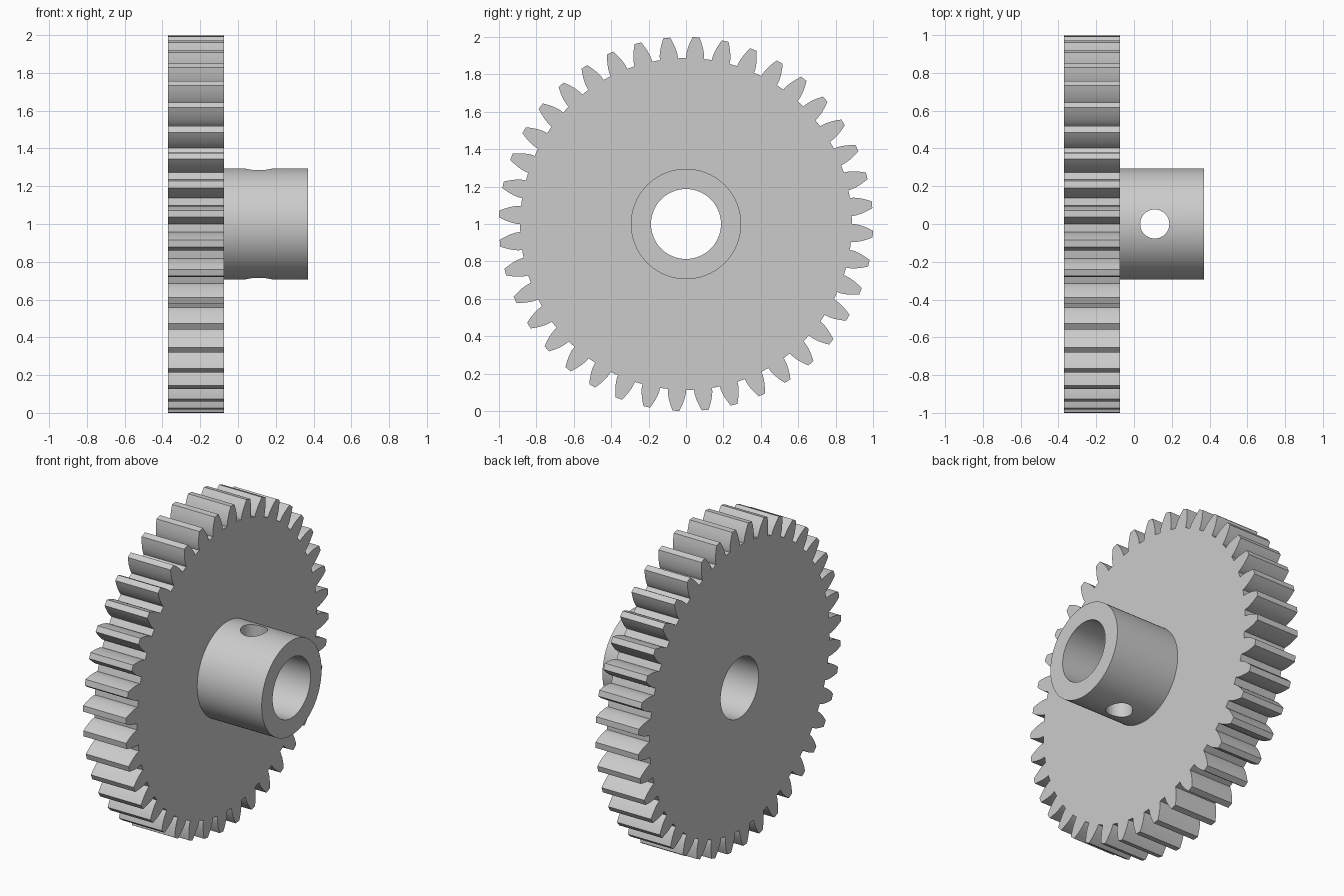
import bpy, bmesh, math
from mathutils import Matrix, Vector

cube = bpy.data.objects.get("Cube")
if cube:
    bpy.data.objects.remove(cube, do_unlink=True)

TEETH = 40
TIP_R, ROOT_R = 1.0, 0.887
PITCH_R = TIP_R * TEETH / (TEETH + 2)
BASE_R = PITCH_R * math.cos(math.radians(20))
PHASE = 0.054                      # first tooth, measured from the top
BACK, FACE, END = -0.37, -0.075, 0.37
HUB_R, BORE_R = 0.295, 0.187
PIN_X, PIN_R = 0.11, 0.077

grey = bpy.data.materials.new("steel grey")
grey.use_nodes = True
grey.diffuse_color = (0.6, 0.6, 0.6, 1)
grey.node_tree.nodes["Principled BSDF"].inputs["Base Color"].default_value = (0.6, 0.6, 0.6, 1)


def new_object(name, bm):
    bmesh.ops.recalc_face_normals(bm, faces=bm.faces)
    mesh = bpy.data.meshes.new(name)
    bm.to_mesh(mesh)
    bm.free()
    mesh.materials.append(grey)
    obj = bpy.data.objects.new(name, mesh)
    bpy.context.collection.objects.link(obj)
    return obj


def prism(name, outline, x0, x1):
    """Extrude a closed (y, z) outline along x."""
    bm = bmesh.new()
    face = bm.faces.new([bm.verts.new((x0, y, z)) for y, z in outline])
    side = bmesh.ops.extrude_face_region(bm, geom=[face])
    verts = [g for g in side["geom"] if isinstance(g, bmesh.types.BMVert)]
    bmesh.ops.translate(bm, verts=verts, vec=(x1 - x0, 0, 0))
    return new_object(name, bm)


def polar(r, a):
    return r * math.sin(a), 1 + r * math.cos(a)


def circle(r, n=96):
    return [polar(r, math.tau * i / n) for i in range(n)]


def half_angle(r):
    """Half the tooth's angular thickness at radius r on an involute flank."""
    inv = lambda t: math.tan(t) - t
    t = math.acos(min(1, BASE_R / r))
    return math.pi / (2 * TEETH) + inv(math.radians(20)) - inv(t)


def cut(obj, cutter):
    mod = obj.modifiers.new("cut", 'BOOLEAN')
    mod.operation, mod.solver, mod.object = 'DIFFERENCE', 'EXACT', cutter
    bpy.context.view_layer.objects.active = obj
    bpy.ops.object.modifier_apply(modifier=mod.name)


# Toothed wheel
steps = 7
radii = [ROOT_R] + [BASE_R + (TIP_R - BASE_R) * i / steps for i in range(steps + 1)]
outline = []
for k in range(TEETH):
    a = PHASE + math.tau * k / TEETH
    outline += [polar(r, a - half_angle(r)) for r in radii]
    outline.append(polar(TIP_R, a))
    outline += [polar(r, a + half_angle(r)) for r in reversed(radii)]
    outline.append(polar(ROOT_R, a + math.pi / TEETH))
wheel = prism("gear_wheel", outline, BACK, FACE)

# Hub
hub = prism("hub", circle(HUB_R), FACE, END)

# Shaft bore and cross pin hole
bore = prism("bore_cutter", circle(BORE_R), BACK - 0.1, END + 0.1)
bm = bmesh.new()
bmesh.ops.create_cone(bm, cap_ends=True, segments=48, radius1=PIN_R, radius2=PIN_R,
                      depth=1, matrix=Matrix.Translation(Vector((PIN_X, 0, 1))))
pin = new_object("pin_cutter", bm)
cut(wheel, bore)
cut(hub, bore)
cut(hub, pin)
for cutter in (bore, pin):
    bpy.data.objects.remove(cutter, do_unlink=True)

# Smooth curved walls, crisp edges
bpy.ops.object.select_all(action='DESELECT')
for obj in (wheel, hub):
    obj.select_set(True)
bpy.context.view_layer.objects.active = wheel
bpy.ops.object.shade_smooth_by_angle(angle=math.radians(30))
